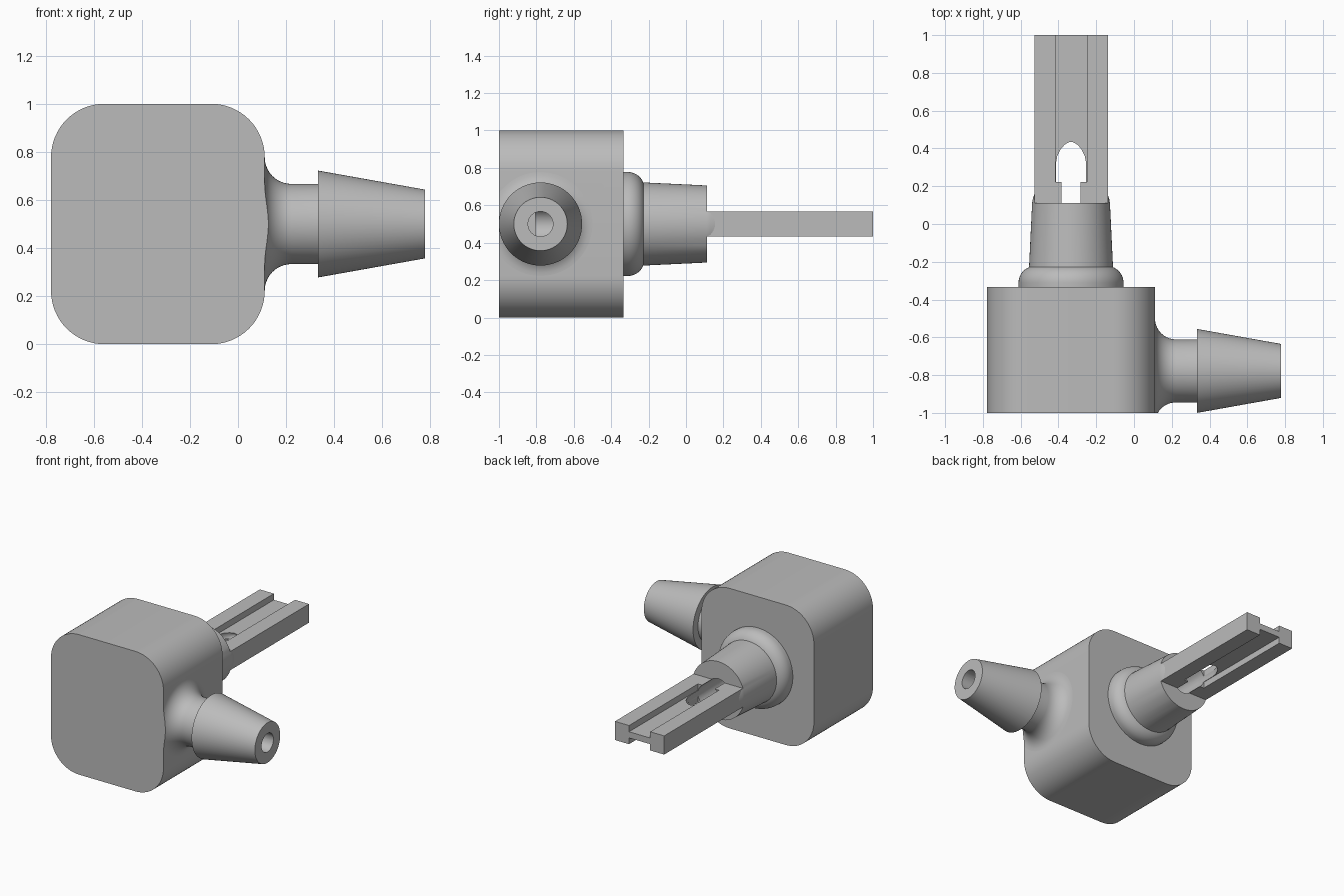
import bpy, bmesh, math
from mathutils import Matrix, Vector

if "Cube" in bpy.data.objects:
    bpy.data.objects.remove(bpy.data.objects["Cube"])

U = 1 / 9                      # design module
CX, CZ = -3 * U, 0.5           # axis of the rear plug
BY = -1 + 2 * U                # axis of the side barb

grey = bpy.data.materials.new("plain grey")
grey.use_nodes = True
colour = (0.5, 0.5, 0.5, 1)
grey.diffuse_color = colour
grey.node_tree.nodes["Principled BSDF"].inputs["Base Color"].default_value = colour


def finish(bm, name):
    bmesh.ops.recalc_face_normals(bm, faces=bm.faces)
    mesh = bpy.data.meshes.new(name)
    bm.to_mesh(mesh)
    bm.free()
    obj = bpy.data.objects.new(name, mesh)
    mesh.materials.append(grey)
    bpy.context.collection.objects.link(obj)
    return obj


def box(name, low, high):
    low, high = Vector(low), Vector(high)
    bm = bmesh.new()
    bmesh.ops.create_cube(bm, size=1)
    for v in bm.verts:
        v.co = (low + high) / 2 + v.co * (high - low)
    return finish(bm, name)


def lathe(name, profile, axis, origin):
    """Revolve (radius, distance) points about the x or y axis through origin."""
    bm = bmesh.new()
    verts = [bm.verts.new((r, 0, h)) for r, h in profile]
    edges = [bm.edges.new(pair) for pair in zip(verts, verts[1:])]
    bmesh.ops.spin(bm, geom=verts + edges, cent=(0, 0, 0), axis=(0, 0, 1),
                   angle=math.tau, steps=64)
    bmesh.ops.remove_doubles(bm, verts=bm.verts, dist=1e-5)
    turn = Matrix.Rotation(math.pi / 2, 4, 'Y') if axis == 'x' else \
        Matrix.Rotation(-math.pi / 2, 4, 'X')
    bm.transform(Matrix.Translation(origin) @ turn)
    return finish(bm, name)


def arc(r, h, radius, start, end, steps=10):
    angles = [math.radians(start + (end - start) * i / steps) for i in range(steps + 1)]
    return [(r + radius * math.cos(a), h + radius * math.sin(a)) for a in angles]


def cut(obj, cutters):
    bpy.context.view_layer.objects.active = obj
    for c in cutters:
        mod = obj.modifiers.new("cut", 'BOOLEAN')
        mod.operation, mod.solver, mod.object = 'DIFFERENCE', 'EXACT', c
        bpy.ops.object.modifier_apply(modifier=mod.name)


# Housing: rounded-square outline pushed front to back
bm = bmesh.new()
outline = []
for cx, cz, start in ((-U, 7 * U, 0), (-5 * U, 7 * U, 90), (-5 * U, 2 * U, 180), (-U, 2 * U, 270)):
    outline += arc(cx, cz, 2 * U, start, start + 90, 16)
face = bm.faces.new([bm.verts.new((x, -1, z)) for x, z in outline])
side = bmesh.ops.extrude_face_region(bm, geom=[face])["geom"]
bmesh.ops.translate(bm, vec=(0, 6 * U, 0), verts=[g for g in side if isinstance(g, bmesh.types.BMVert)])
housing = finish(bm, "housing")

# Side hose barb with a filleted root
fillet = arc(2.5 * U, 2 * U, U, 270, 180)
barb = lathe("hose_barb", [(0, U)] + fillet + [(1.5 * U, 3 * U), (2 * U, 3 * U), (0.143, 7 * U), (0, 7 * U)],
             'x', (0, BY, CZ))

# Rear plug with a rounded collar and a tapered stem
collar = arc(0.189, -0.311, 0.089, 0, 68)
plug = lathe("rear_plug", [(0, -3 * U), (2.5 * U, -3 * U)] + collar +
             [(0.222, -2 * U), (0.206, U), (0.203, 0.13), (0.19, 0.17), (0, 0.17)], 'y', (CX, 0, CZ))

# Flat grooved tongue
W, T, G = 1.75 * U, 0.6 * U, 0.75 * U
tongue = box("tongue", (CX - W, 0, CZ - T), (CX + W, 1, CZ + T))

# Cutters: the two bores, grooves, stem shoulders and front trim
x_bore = lathe("x_bore", [(0, CX), (T, CX), (T, 1), (0, 1)], 'x', (0, BY, CZ))
y_bore = lathe("y_bore", [(0, -0.805), (G, -0.805), (G, 0.32), (0.076, 0.36), (0.06, 0.395),
                          (0.04, 0.42), (0.022, 0.435), (0, 0.45)], 'y', (CX, 0, CZ))
grooves, shoulders = [], []
for s in (-1, 1):
    z1, z2 = sorted((CZ + s * 0.022, CZ + s * 0.2))
    grooves.append(box("groove", (CX - G, 2 * U, z1), (CX + G, 1.1, z2)))
    z1, z2 = sorted((CZ + s * T, CZ + s * 0.4))
    shoulders.append(box("shoulder", (CX - 0.4, U, z1), (CX + 0.4, 0.4, z2)))
trim = box("trim", (0, -1.3, 0), (0.3, -1, 1))

cut(housing, [x_bore, y_bore])
cut(barb, [trim, x_bore])
cut(plug, shoulders + [y_bore])
cut(tongue, grooves + [y_bore])
for c in [x_bore, y_bore, trim] + grooves + shoulders:
    bpy.data.objects.remove(c)

# Smooth the curved walls, keep the edges crisp
bpy.ops.object.select_all(action='DESELECT')
for part in (housing, barb, plug, tongue):
    part.select_set(True)
bpy.context.view_layer.objects.active = housing
bpy.ops.object.shade_smooth_by_angle(angle=math.radians(25))
